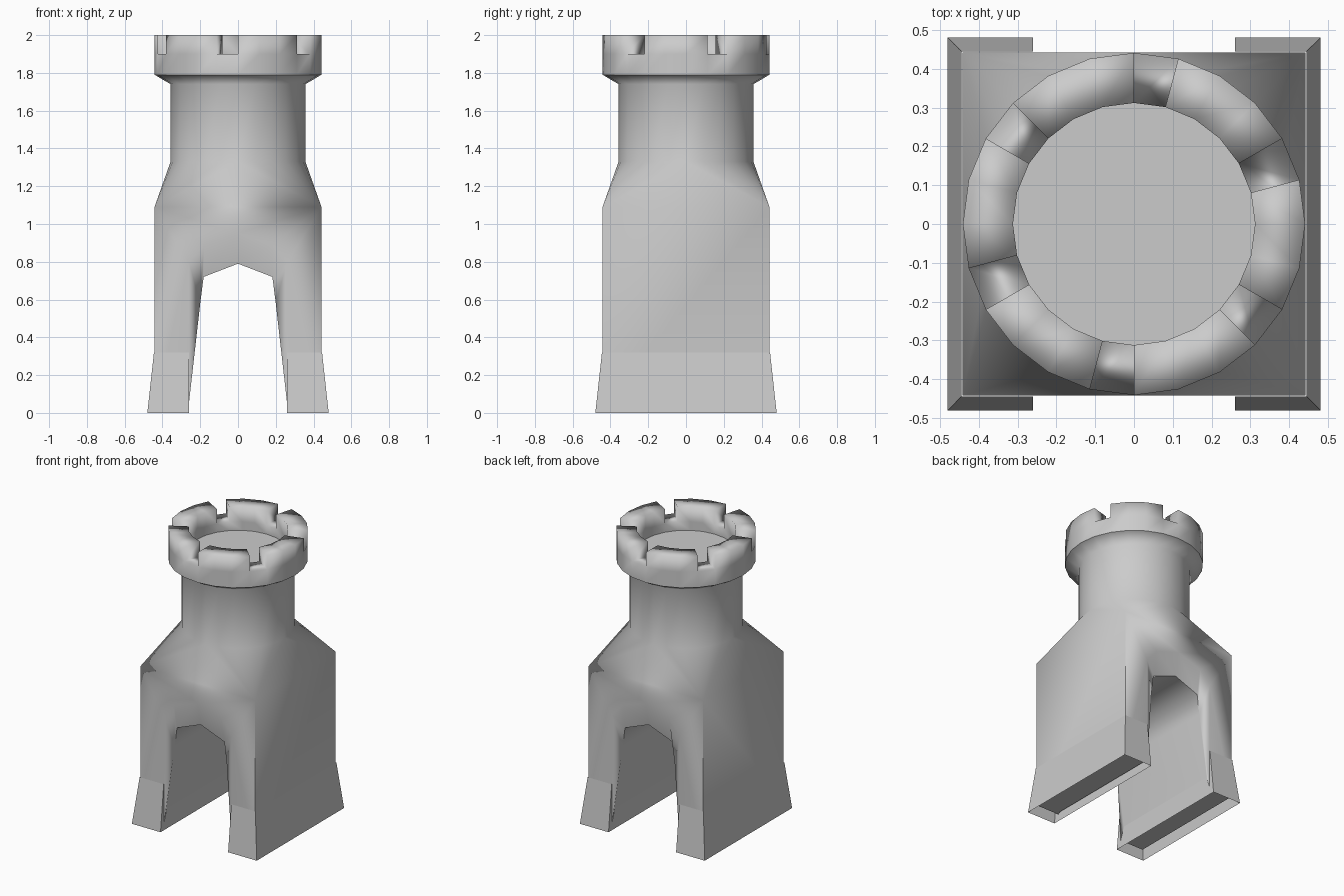
import bpy, bmesh, math

if "Cube" in bpy.data.objects:
    bpy.data.objects.remove(bpy.data.objects["Cube"])

N = 24            # sides of the round parts
HALF = 0.442      # half width of the square body
SHAFT_R = 0.357
RO, RI, FLOOR, SILL, TOP = 0.441, 0.312, 1.84, 1.9, 2.0   # battlements


def polar(r, i, z):
    a = 2 * math.pi * i / N
    return (r * math.cos(a), r * math.sin(a), z)


def band(i, r0, z0, r1, z1):
    """One segment of a turned surface."""
    return (polar(r0, i, z0), polar(r0, i + 1, z0),
            polar(r1, i + 1, z1), polar(r1, i, z1))


def strip(a, b):
    return [(a[i], a[i + 1], b[i + 1], b[i]) for i in range(len(a) - 1)]


def build(name, faces, angle, weighted=False):
    """Make an object from a list of faces given as coordinate loops."""
    bm = bmesh.new()
    for f in faces:
        bm.faces.new([bm.verts.new(p) for p in f])
    bmesh.ops.remove_doubles(bm, verts=bm.verts, dist=0.0005)
    bmesh.ops.recalc_face_normals(bm, faces=bm.faces)
    me = bpy.data.meshes.new(name)
    bm.to_mesh(me)
    bm.free()
    ob = bpy.data.objects.new(name, me)
    bpy.context.collection.objects.link(ob)
    bpy.ops.object.select_all(action='DESELECT')
    ob.select_set(True)
    bpy.context.view_layer.objects.active = ob
    bpy.ops.object.shade_smooth_by_angle(angle=math.radians(angle))
    if weighted:   # keeps the big flat walls looking flat
        ob.modifiers.new("weighted_normals", 'WEIGHTED_NORMAL').keep_sharp = True
    return ob


# Square body with an arched passage running front to back
SHOULDER, NECK, LEG = 1.09, 1.33, 0.05
outer = [(0.26, LEG), (0.26, 0.8), (0.18, 0.89), (0, 0.95),
         (-0.18, 0.89), (-0.26, 0.8), (-0.26, LEG)]
inner = [(0.272, LEG), (0.2, 0.58), (0.182, 0.72), (0, 0.79),
         (-0.182, 0.72), (-0.2, 0.58), (-0.272, LEG)]
faces = []
throats = []
for s in (-1, 1):
    lip = [(x, s * HALF, z) for x, z in outer]
    throat = [(x, s * 0.41, z) for x, z in inner]
    c = [(x, s * HALF, z) for x in (HALF, -HALF) for z in (LEG, SHOULDER)]
    faces += [(c[0], c[1], lip[1], lip[0]), (c[2], c[3], lip[5], lip[6]),
              (c[1], c[3], lip[5], lip[4], lip[3], lip[2], lip[1])]
    faces += strip(lip, throat)
    throats.append(throat)
faces += strip(*throats)
for s in (-1, 1):
    faces.append([(s * HALF, y, z) for y, z in
                  ((-HALF, LEG), (HALF, LEG), (HALF, SHOULDER), (-HALF, SHOULDER))])
    faces.append([(s * x, y, LEG) for x, y in
                  ((HALF, -HALF), (HALF, HALF), (0.26, HALF), (0.272, 0.41),
                   (0.272, -0.41), (0.26, -HALF))])

# Square-to-round shoulders
corners = [(x * HALF, y * HALF, SHOULDER)
           for x, y in ((1, 1), (-1, 1), (-1, -1), (1, -1))]
for q in range(4):
    k = q * N // 4
    for i in range(k, k + N // 4):
        faces.append((corners[q], polar(SHAFT_R, i, NECK), polar(SHAFT_R, i + 1, NECK)))
    faces.append((corners[q - 1], corners[q], polar(SHAFT_R, k, NECK)))

# Round shaft with a flared collar
for i in range(N):
    faces.append(band(i, SHAFT_R, NECK, SHAFT_R, 1.74))
    faces.append(band(i, SHAFT_R, 1.74, RO, 1.79))
build("tower_body", faces, 65, weighted=True)

# Battlements: ring wall with six notches
faces = []
for i in range(N):
    faces.append(band(i, RO, 1.79, RO, SILL))
    faces.append(band(i, RI, FLOOR, RI, SILL))
    if i % 4 == 1:
        faces.append(band(i, RO, SILL, RI, SILL))
        for j in (i, i + 1):
            faces.append((polar(RO, j, SILL), polar(RI, j, SILL),
                          polar(RI, j, TOP), polar(RO, j, TOP)))
    else:
        faces.append(band(i, RO, SILL, RO, TOP))
        faces.append(band(i, RI, SILL, RI, TOP))
        faces.append(band(i, RO, TOP, RI, TOP))
build("battlements", faces, 180)

# Sunken floor inside the battlements
build("roof_floor", [[polar(RI, i, FLOOR) for i in range(N)]], 30)

# Flared open-bottomed plinths under both legs
for s, name in ((-1, "left_plinth"), (1, "right_plinth")):
    rings = [[(s * x, y, z) for x, y in
              ((0.26, -w), (w, -w), (w, w), (0.26, w), (0.26, -w))]
             for w, z in ((0.48, 0), (0.445, 0.32))]
    build(name, strip(*rings), 30)
